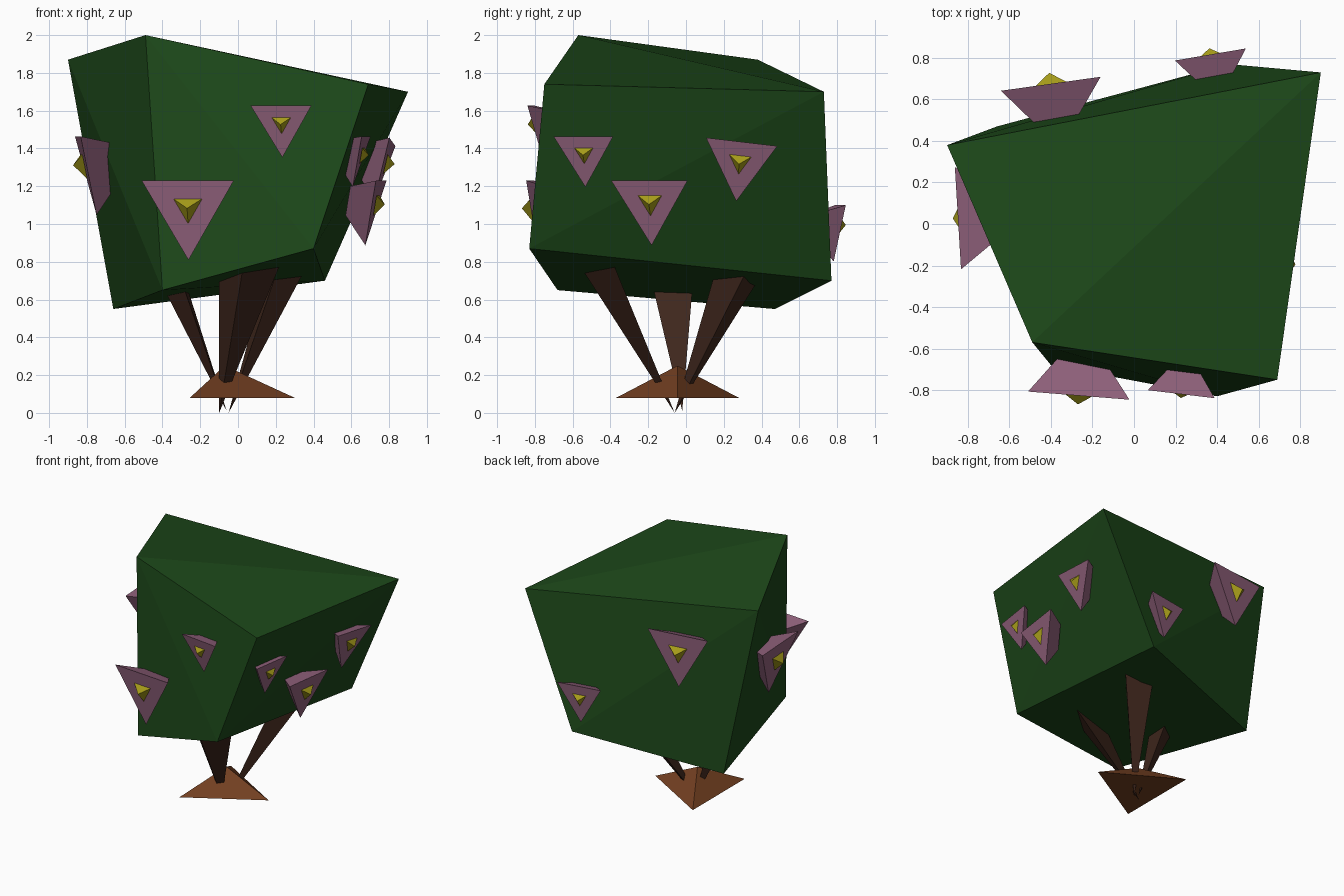
import bpy, bmesh
from math import radians, sin, cos
from mathutils import Vector

if "Cube" in bpy.data.objects:
    bpy.data.objects.remove(bpy.data.objects["Cube"])


def material(name, rgb):
    m = bpy.data.materials.new(name)
    m.diffuse_color = (*rgb, 1)
    m.use_nodes = True
    m.node_tree.nodes["Principled BSDF"].inputs["Base Color"].default_value = m.diffuse_color
    return m


LEAF = material("leaf", (0.012, 0.065, 0.01))
PETAL = material("petal", (0.28, 0.12, 0.2))
POLLEN = material("pollen", (0.38, 0.33, 0.01))
BARK = material("bark", (0.05, 0.02, 0.012))
SOIL = material("soil", (0.17, 0.05, 0.015))


def hull(name, points, mat):
    """Flat-faced solid wrapped around a few corner points."""
    bm = bmesh.new()
    for p in points:
        bm.verts.new(p)
    bmesh.ops.convex_hull(bm, input=bm.verts)
    bmesh.ops.recalc_face_normals(bm, faces=bm.faces)
    me = bpy.data.meshes.new(name)
    bm.to_mesh(me)
    bm.free()
    me.materials.append(mat)
    ob = bpy.data.objects.new(name, me)
    bpy.context.collection.objects.link(ob)
    return ob


# Foliage: a lopsided block
hull("foliage", [
    (-0.90, 0.38, 1.87), (-0.49, -0.57, 2.00), (0.69, -0.75, 1.74), (0.90, 0.73, 1.70),
    (-0.66, 0.47, 0.55), (-0.40, -0.68, 0.65), (0.40, -0.83, 0.87), (0.46, 0.77, 0.70)], LEAF)

# Soil mound: three-sided pyramid
hull("soil_mound", [(-0.07 + 0.37 * cos(radians(a)), -0.045 + 0.375 * sin(radians(a)), 0.08)
                    for a in (0, 120, 240)] + [(-0.07, -0.045, 0.25)], SOIL)

# Branches: three-sided spikes widening up into the foliage
branches = [
    ((-0.10, -0.06, 0.0), [(-0.10, -0.42), (0.02, -0.53), (0.20, -0.36)]),
    ((-0.05, -0.06, 0.0), [(0.34, 0.31), (0.20, 0.15), (0.15, 0.40)]),
    ((-0.06, -0.02, 0.01), [(-0.31, -0.19), (-0.29, 0.04), (-0.43, -0.05)]),
]
for i, (tip, corners) in enumerate(branches):
    t = Vector(tip)
    hull(f"branch_{i + 1}", [t] + [t + (Vector((x, y, 0.73)) - t) * 1.25 for x, y in corners], BARK)


def flower(i, centre, normal, r, roll=0):
    """Triangular flower pointing down, narrowing inwards, with a pyramid centre."""
    c, n = Vector(centre), Vector(normal).normalized()
    u = Vector((0, 0, 1)).cross(n).normalized()
    v = n.cross(u)

    def tri(radius, depth):
        angles = [radians(a + roll) for a in (30, 150, 270)]
        return [c + n * depth + (u * cos(a) + v * sin(a)) * radius for a in angles]

    hull(f"flower_petals_{i}", tri(r, 0) + tri(r * 0.45, -r * 0.6), PETAL)
    hull(f"flower_centre_{i}", tri(r * 0.31, 0.003) + [c + n * r * 0.21], POLLEN)


# Flowers: front, right, left, back
flowers = [
    ((-0.265, -0.81, 1.09), (-0.08, -1, -0.12), 0.283),
    ((0.23, -0.80, 1.535), (-0.12, -1, -0.22), 0.187),
    ((0.655, -0.54, 1.375), (1, -0.15, -0.27), 0.185),
    ((0.73, -0.19, 1.115), (1, -0.14, -0.25), 0.235),
    ((0.785, 0.285, 1.33), (1, -0.12, -0.3), 0.22, -7),
    ((-0.815, 0.03, 1.325), (-1, -0.06, -0.24), 0.285),
    ((-0.40, 0.67, 1.52), (-0.14, 1, -0.04), 0.28),
    ((0.37, 0.805, 1.00), (-0.17, 1, -0.12), 0.2),
]
for i, f in enumerate(flowers):
    flower(i + 1, *f)
